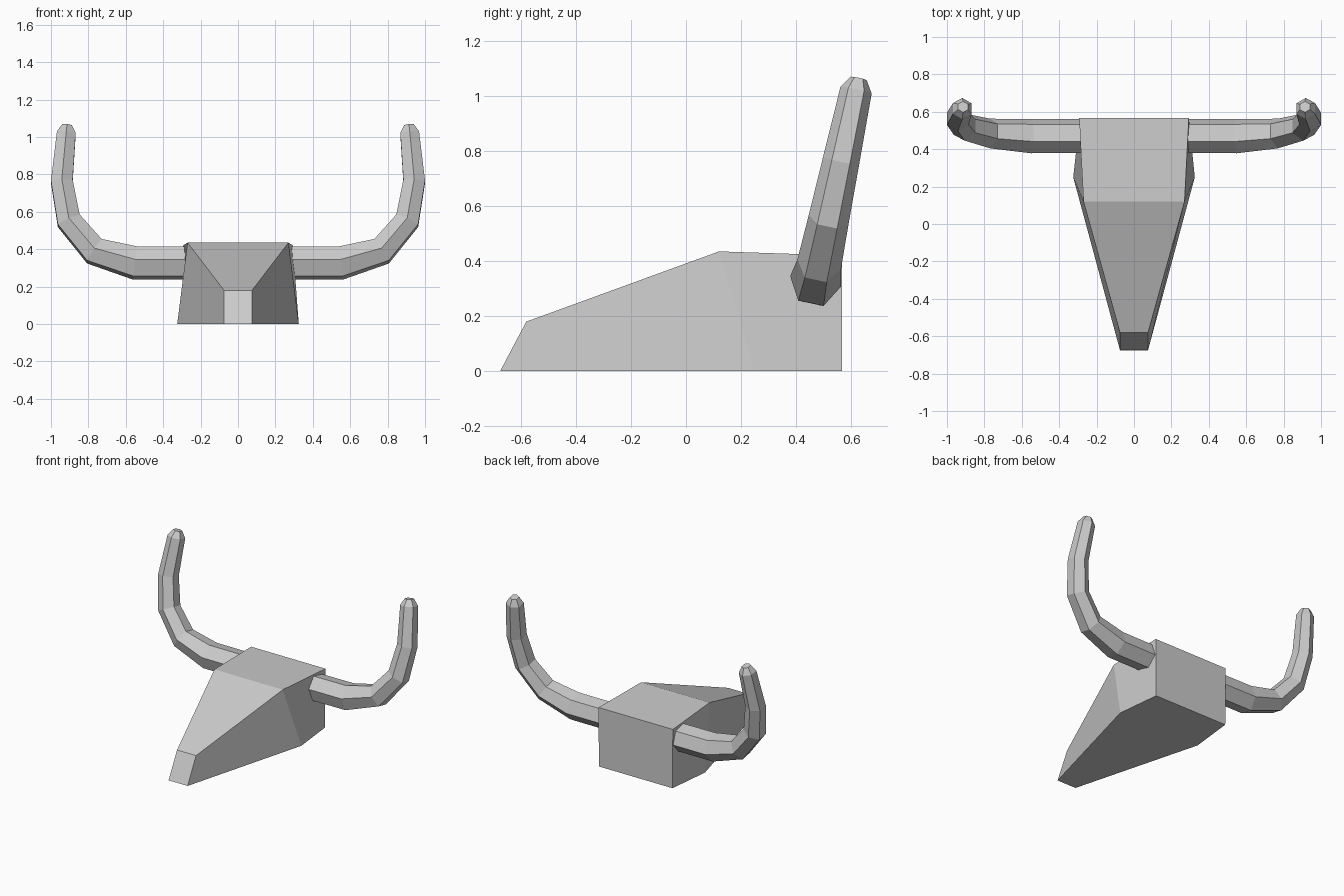
import bpy, bmesh
from math import cos, sin, pi
from mathutils import Vector

if "Cube" in bpy.data.objects:
    bpy.data.objects.remove(bpy.data.objects["Cube"])


def loft(name, rings):
    """Skin closed rings of points and cap both ends."""
    bm = bmesh.new()
    loops = [[bm.verts.new(p) for p in ring] for ring in rings]
    n = len(loops[0])
    for a, b in zip(loops, loops[1:]):
        for i in range(n):
            j = (i + 1) % n
            bm.faces.new((a[i], a[j], b[j], b[i]))
    bm.faces.new(loops[0][::-1])
    bm.faces.new(loops[-1])
    bmesh.ops.recalc_face_normals(bm, faces=bm.faces)
    mesh = bpy.data.meshes.new(name)
    bm.to_mesh(mesh)
    bm.free()
    obj = bpy.data.objects.new(name, mesh)
    bpy.context.collection.objects.link(obj)
    return obj


# Skull: stations from snout to back (bottom half width, y; top half width, y, z)
stations = [(0.075, -0.675, 0.075, -0.58, 0.18),
            (0.325, 0.25, 0.27, 0.12, 0.435),
            (0.29, 0.567, 0.293, 0.567, 0.42)]
loft("skull", [[(-bx, by, 0), (bx, by, 0), (tx, ty, tz), (-tx, ty, tz)]
               for bx, by, tx, ty, tz in stations])

# Horn: six-sided tapering tube in a plane leaning back (x, z, radius)
path = [(0.27, 0.325, 0.093), (0.55, 0.326, 0.094), (0.768, 0.389, 0.081),
        (0.905, 0.552, 0.074), (0.942, 0.762, 0.067), (0.918, 1.02, 0.058),
        (0.914, 1.063, 0.03)]
LEAN = 0.212
points = [Vector((x, 0.47 + LEAN * (z - 0.325), z)) for x, z, r in path]
normal = Vector((0, -1, LEAN)).normalized()
rings = []
for i, p in enumerate(points):
    before = (p - points[i - 1]).normalized() if i else Vector()
    after = (points[i + 1] - p).normalized() if i + 1 < len(points) else Vector()
    side = (before + after).normalized().cross(normal)
    rings.append([p + path[i][2] * (cos(k * pi / 3) * normal + sin(k * pi / 3) * side)
                  for k in range(6)])
horns = loft("horns", rings)
horns.modifiers.new("mirror", "MIRROR").use_axis = (True, False, False)
